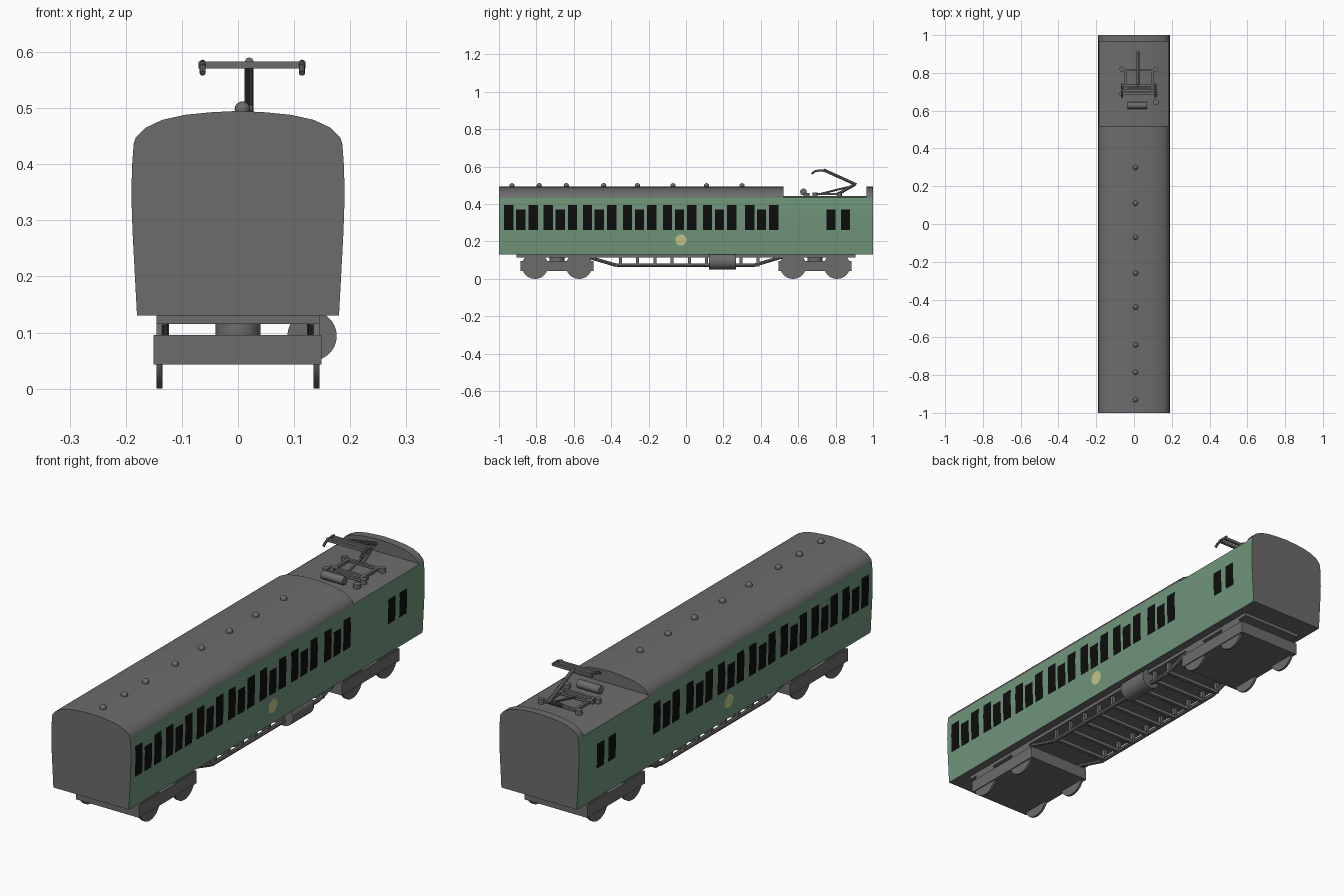
import bpy, bmesh, math
from mathutils import Vector, Matrix

if "Cube" in bpy.data.objects:
    bpy.data.objects.remove(bpy.data.objects["Cube"])


def material(name, rgb):
    m = bpy.data.materials.new(name)
    m.diffuse_color = (*rgb, 1)
    m.use_nodes = True
    m.node_tree.nodes["Principled BSDF"].inputs["Base Color"].default_value = m.diffuse_color
    return m


GREY = material("grey", (0.15, 0.15, 0.15))
GREEN = material("green", (0.16, 0.30, 0.195))
BLACK = material("window_black", (0.004, 0.004, 0.004))
YELLOW = material("pale_yellow", (0.55, 0.58, 0.25))


def finish(name, bm, *mats):
    me = bpy.data.meshes.new(name)
    bm.to_mesh(me)
    bm.free()
    for m in mats:
        me.materials.append(m)
    ob = bpy.data.objects.new(name, me)
    bpy.context.collection.objects.link(ob)
    return ob


def add_box(bm, x0, x1, y0, y1, z0, z1):
    c = Vector(((x0 + x1) / 2, (y0 + y1) / 2, (z0 + z1) / 2))
    bmesh.ops.create_cube(bm, size=1, matrix=Matrix.Translation(c) @
                          Matrix.Diagonal((x1 - x0, y1 - y0, z1 - z0, 1)))


def add_rod(bm, a, b, r, sides=8):
    a, b = Vector(a), Vector(b)
    d = b - a
    rot = d.to_track_quat('Z', 'Y').to_matrix().to_4x4()
    bmesh.ops.create_cone(bm, cap_ends=True, segments=sides, radius1=r, radius2=r,
                          depth=d.length, matrix=Matrix.Translation((a + b) / 2) @ rot)


def add_prism(bm, outline, y0, y1):
    """Extrude an (x, z) outline along y."""
    rings = [[bm.verts.new((x, y, z)) for x, z in outline] for y in (y0, y1)]
    n = len(outline)
    for i in range(n):
        j = (i + 1) % n
        bm.faces.new((rings[0][i], rings[0][j], rings[1][j], rings[1][i]))
    bm.faces.new(rings[0])
    bm.faces.new(rings[1])
    bmesh.ops.recalc_face_normals(bm, faces=bm.faces)


def mirrored(half):
    """Close a right-hand half outline; points on the centre line are kept once."""
    return half + [(-x, z) for x, z in reversed(half) if x > 0]


# Body shell: gently bulging green sides, grey ends and floor
SIDE = [(0.18, 0.13), (0.188, 0.28), (0.19, 0.34), (0.189, 0.395), (0.186, 0.436)]


def side_x(z):
    for (xa, za), (xb, zb) in zip(SIDE, SIDE[1:]):
        if z <= zb:
            return xa + (xb - xa) * (z - za) / (zb - za)
    return SIDE[-1][0]


bm = bmesh.new()
add_prism(bm, mirrored(SIDE + [(0.176, 0.442)]), -1, 1)
for f in bm.faces:
    f.material_index = int(abs(f.normal.x) > 0.8)
finish("carriage_body", bm, GREY, GREEN)

# Arched roof and the rear shield with the same section
ARCH = [(0.186, 0.436), (0.182, 0.448), (0.165, 0.465), (0.135, 0.479),
        (0.095, 0.488), (0.05, 0.4925), (0, 0.495)]
for name, y0, y1 in (("arched_roof", -1, 0.52), ("rear_roof_shield", 0.965, 1)):
    bm = bmesh.new()
    add_prism(bm, mirrored(ARCH), y0, y1)
    finish(name, bm, GREY)

# Roof vents
bm = bmesh.new()
for y in (-0.93, -0.785, -0.64, -0.44, -0.26, -0.07, 0.11, 0.30):
    bmesh.ops.create_uvsphere(bm, u_segments=12, v_segments=8, radius=0.014,
                              matrix=Matrix.Translation((0.008, y, 0.498)))
finish("roof_vents", bm, GREY)

# Windows: groups of tall, short, tall, plus a rear pair
wins = []
for y in (-0.947, -0.737, -0.527, -0.313, -0.099, 0.115, 0.34):
    wins += [(y, 0.395), (y + 0.064, 0.37), (y + 0.13, 0.395)]
wins += [(0.775, 0.37), (0.853, 0.37)]
bm = bmesh.new()
for s in (1, -1):
    for y, top in wins:
        levels = [0.262, 0.28, 0.34, top]
        for z0, z1 in zip(levels, levels[1:]):
            quad = [(y - 0.025, z0), (y + 0.025, z0), (y + 0.025, z1), (y - 0.025, z1)]
            vs = [bm.verts.new((s * (side_x(z) + 0.0015), yy, z)) for yy, z in quad]
            bm.faces.new(vs[::s])
finish("windows", bm, BLACK)

# Round side badges
bm = bmesh.new()
for s in (1, -1):
    vs = []
    for k in range(20):
        a = math.tau * k / 20
        z = 0.208 + 0.03 * math.sin(a)
        vs.append(bm.verts.new((s * (side_x(z) + 0.002), -0.027 + 0.03 * math.cos(a), z)))
    bm.faces.new(vs[::s])
finish("round_side_badges", bm, YELLOW)

# Underframe plate
bm = bmesh.new()
add_box(bm, -0.145, 0.145, -0.905, 0.905, 0.115, 0.132)
finish("underframe", bm, GREY)

# Bogies: block, pivot and four wheels each
for label, s in (("front", -1), ("rear", 1)):
    bm = bmesh.new()
    add_box(bm, -0.151, 0.149, s * 0.69 - 0.196, s * 0.69 + 0.196, 0.043, 0.096)
    finish(label + "_bogie_frame", bm, GREY)
    bm = bmesh.new()
    add_rod(bm, (0, s * 0.69, 0.09), (0, s * 0.69, 0.12), 0.04, 24)
    finish(label + "_bogie_pivot", bm, GREY)
    bm = bmesh.new()
    for y in (0.572, 0.807):
        for x in (-0.14, 0.14):
            add_rod(bm, (x - 0.005, s * y, 0.07), (x + 0.005, s * y, 0.07), 0.07, 28)
    finish(label + "_wheels", bm, GREY)

# Truss below the floor: side rails, posts and cross bars
bm = bmesh.new()
path = [(-0.54, 0.122), (-0.37, 0.072), (0.36, 0.072), (0.53, 0.122)]
posts = [-0.35 + 0.092 * k for k in range(9)]
for x in (-0.132, 0.132):
    for (ya, za), (yb, zb) in zip(path, path[1:]):
        add_rod(bm, (x, ya, za), (x, yb, zb), 0.009)
    for y in posts:
        add_box(bm, x - 0.007, x + 0.007, y - 0.008, y + 0.008, 0.07, 0.12)
for y in posts:
    add_box(bm, -0.132, 0.132, y - 0.008, y + 0.008, 0.065, 0.079)
finish("floor_truss", bm, GREY)

# Air tank on the right side
bm = bmesh.new()
add_rod(bm, (0.132, 0.123, 0.094), (0.132, 0.267, 0.094), 0.044, 28)
finish("air_tank", bm, GREY)

# Pantograph base with insulators
X0, X1 = -0.064, 0.116
XM = 0.02
bm = bmesh.new()
for x in (X0, X1):
    for y in (0.69, 0.82):
        add_rod(bm, (x, y, 0.438), (x, y, 0.462), 0.013, 12)
add_rod(bm, (X1, 0.645, 0.438), (X1, 0.645, 0.46), 0.016, 12)
finish("roof_insulators", bm, GREY)
bm = bmesh.new()
for x in (X0 + 0.02, X1 - 0.02):
    add_box(bm, x - 0.006, x + 0.006, 0.69, 0.82, 0.448, 0.459)
for y in (0.69, 0.72, 0.815):
    add_box(bm, X0, X1, y - 0.006, y + 0.006, 0.448, 0.459)
finish("pantograph_base", bm, GREY)

# Roof cylinder in front of the pantograph
bm = bmesh.new()
add_rod(bm, (-0.035, 0.628, 0.465), (0.07, 0.628, 0.465), 0.018, 16)
finish("roof_cylinder", bm, GREY)

# Pantograph arms
bm = bmesh.new()
add_rod(bm, (XM, 0.815, 0.455), (XM, 0.905, 0.506), 0.008)
add_rod(bm, (XM, 0.72, 0.455), (XM, 0.89, 0.497), 0.005)
add_rod(bm, (XM, 0.91, 0.504), (XM, 0.735, 0.583), 0.008)
finish("pantograph_arms", bm, GREY)

# Pantograph head: two contact bars with bent end horns
bm = bmesh.new()
for y in (0.705, 0.735):
    add_box(bm, X0 - 0.006, X1 + 0.004, y - 0.006, y + 0.006, 0.571, 0.583)
horn = [(0.672, 0.562), (0.685, 0.573), (0.705, 0.58), (0.745, 0.581)]
for x in (X0 + 0.001, X1 - 0.002):
    for (ya, za), (yb, zb) in zip(horn, horn[1:]):
        add_rod(bm, (x, ya, za), (x, yb, zb), 0.0055)
finish("pantograph_head", bm, GREY)

# Smooth the round parts, keep edges sharp
for ob in bpy.context.collection.objects:
    ob.select_set(True)
    bpy.context.view_layer.objects.active = ob
bpy.ops.object.shade_smooth_by_angle(angle=math.radians(35))
